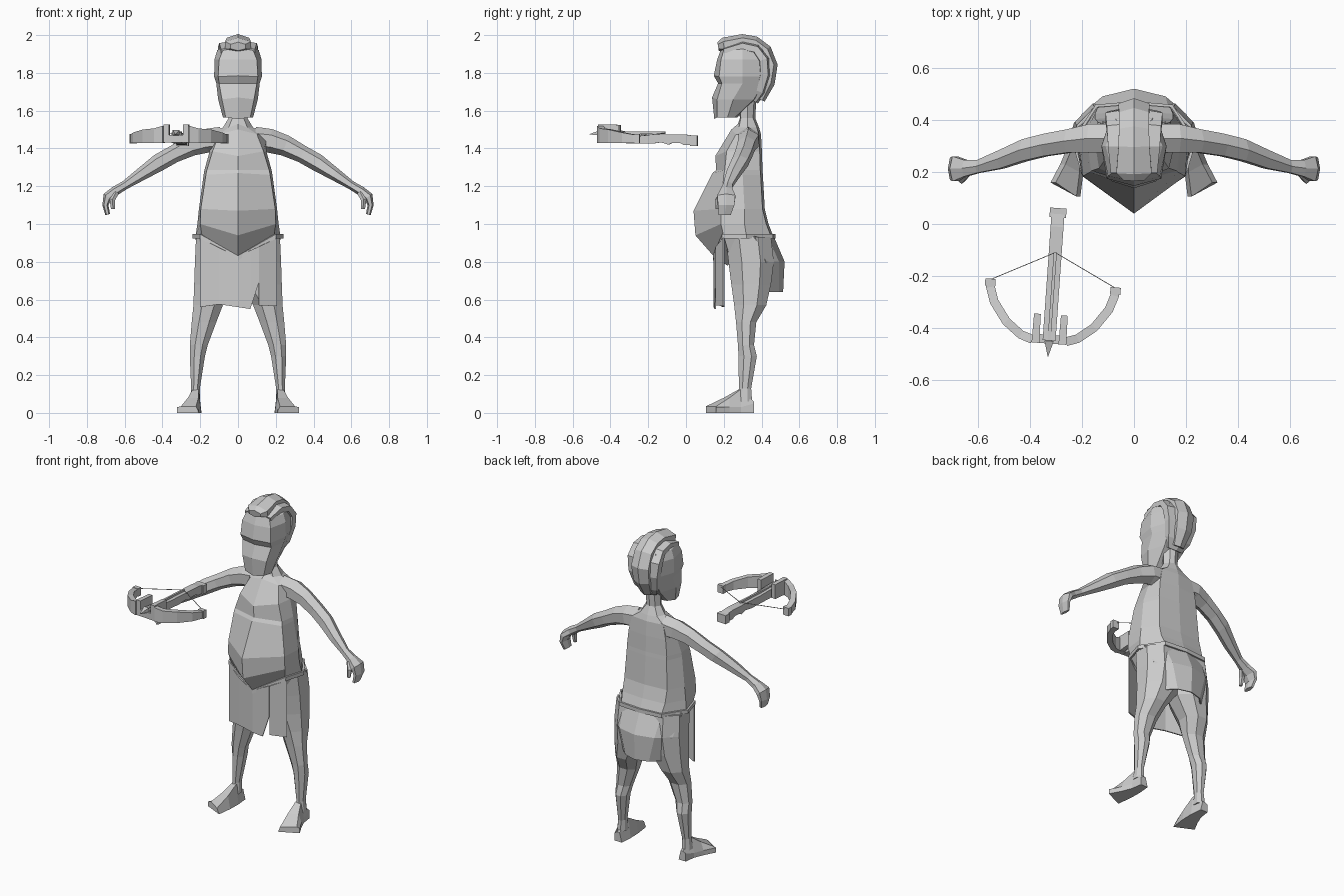
import bpy, bmesh, math
from mathutils import Vector


def loft(name, rings, closed=True, mirror=False, thick=0, place=None):
    """Skin a list of equal-length rings; closed rings get end caps."""
    bm = bmesh.new()
    vs = [[bm.verts.new(p) for p in r] for r in rings]
    n = len(vs[0])
    for a, b in zip(vs, vs[1:]):
        for i in range(n if closed else n - 1):
            j = (i + 1) % n
            bm.faces.new((a[i], a[j], b[j], b[i]))
    if closed and not thick:
        bm.faces.new(vs[0])
        bm.faces.new(vs[-1])
    bmesh.ops.recalc_face_normals(bm, faces=bm.faces)
    me = bpy.data.meshes.new(name)
    bm.to_mesh(me)
    bm.free()
    ob = bpy.data.objects.new(name, me)
    bpy.context.collection.objects.link(ob)
    if mirror:
        ob.modifiers.new("mirror", 'MIRROR').use_mirror_merge = False
    if thick:
        s = ob.modifiers.new("solid", 'SOLIDIFY')
        s.thickness = thick
        s.offset = 0
    if place:
        ob.location, ob.rotation_euler.z = place
    return ob


def sweep(name, path, side, n=6, **kw):
    """Sweep an n-gon along (centre, half size along side, half size across)."""
    side = Vector(side)
    pts = [Vector(p[0]) for p in path]
    rings = []
    for k, (c, ra, rb) in enumerate(path):
        t = (pts[min(k + 1, len(pts) - 1)] - pts[max(k - 1, 0)]).normalized()
        v = t.cross(side).normalized()
        f = 1 / math.cos(math.pi / n)
        ang = [2 * math.pi * (i + .5) / n for i in range(n)]
        rings.append([pts[k] + f * (side * ra * math.cos(a) + v * rb * math.sin(a)) for a in ang])
    return loft(name, rings, **kw)


def body_ring(zf, zs, yf, wf, yfs, w, ym, wb, yb):
    """Symmetric 8-point section with a pointed front."""
    half = [(wf, yfs, zs), (w, ym, zs), (wb, yb, zs)]
    return ([(0, yf, zf)] + half + [(0, yb + .012, zs)]
            + [(-x, y, z) for x, y, z in reversed(half)])


# torso and neck
waist = (.82, .935, .155, .19, .20, .225, .32, .14, .45)
torso = [(.78, .80, .22, .15, .24, .20, .33, .12, .44), waist,
         (.94, 1.0, .05, .20, .185, .215, .31, .15, .425),
         (1.07, 1.08, .04, .197, .185, .207, .31, .15, .405),
         (1.27, 1.26, .14, .17, .20, .182, .30, .14, .395),
         (1.285, 1.285, .16, .165, .205, .178, .30, .14, .393),
         (1.36, 1.385, .155, .135, .215, .15, .31, .13, .39),
         (1.50, 1.475, .24, .10, .265, .16, .32, .11, .385),
         (1.53, 1.51, .275, .05, .28, .08, .325, .06, .375),
         (1.56, 1.56, .285, .03, .29, .05, .325, .03, .355),
         (1.66, 1.66, .28, .03, .285, .05, .325, .03, .36)]
loft("torso", [body_ring(*r) for r in torso])

# head
head = [(1.555, 1.565, .15, .065, .165, .08, .22, .05, .26),
        (1.67, 1.66, .138, .085, .165, .105, .25, .07, .36),
        (1.745, 1.745, .17, .10, .19, .115, .30, .08, .41),
        (1.785, 1.78, .147, .105, .175, .126, .30, .085, .425),
        (1.87, 1.87, .165, .10, .185, .125, .30, .085, .425),
        (1.925, 1.92, .185, .08, .20, .11, .30, .07, .405),
        (1.96, 1.955, .23, .05, .23, .06, .30, .04, .37)]
loft("head", [body_ring(*r) for r in head])

# hair: raised centre crest over a wider band
crest = [(.17, 1.94, .04, .02), (.20, 1.945, .068, .036), (.30, 1.965, .06, .035),
         (.36, 1.955, .058, .035), (.415, 1.915, .058, .035), (.445, 1.84, .06, .035),
         (.43, 1.75, .055, .035), (.39, 1.66, .035, .025)]
sweep("hair_crest", [((0, y, z), a, b) for y, z, a, b in crest], (1, 0, 0))
band = [(.20, 1.915, .09, .02), (.30, 1.94, .10, .03), (.37, 1.925, .105, .03),
        (.41, 1.87, .11, .035), (.415, 1.79, .10, .035), (.39, 1.70, .08, .03), (.36, 1.65, .05, .02)]
sweep("hair_band", [((0, y, z), a, b) for y, z, a, b in band], (1, 0, 0))

# arms, hands and thumbs
arm = [((.09, .33, 1.445), .055, .06), ((.17, .33, 1.44), .055, .055),
       ((.25, .32, 1.415), .045, .048), ((.34, .305, 1.37), .043, .040),
       ((.42, .285, 1.325), .042, .040), ((.51, .25, 1.265), .036, .030),
       ((.60, .222, 1.205), .025, .020), ((.65, .215, 1.175), .032, .022),
       ((.69, .213, 1.145), .048, .022), ((.702, .213, 1.10), .043, .014),
       ((.69, .205, 1.05), .032, .011)]
sweep("arm", arm, (0, 1, 0), mirror=True)
thumb = [((.645, .195, 1.17), .014, .014), ((.665, .172, 1.13), .014, .013),
         ((.662, .168, 1.08), .009, .009)]
sweep("thumb", thumb, (0, 1, 0), n=5, mirror=True)


# legs: height, inner x, outer x, front y, back y
def leg_ring(z, xi, xo, yf, yb, n=8):
    f = .5 / math.cos(math.pi / n)
    return [((xi + xo) / 2 + (xo - xi) * f * math.cos(2 * math.pi * (i + .5) / n),
             (yf + yb) / 2 + (yb - yf) * f * math.sin(2 * math.pi * (i + .5) / n), z)
            for i in range(n)]


leg = [(.93, -.01, .222, .21, .45), (.80, -.01, .228, .225, .465), (.68, .0, .232, .24, .45),
       (.57, .08, .236, .255, .425), (.48, .115, .245, .265, .372), (.36, .16, .255, .275, .36),
       (.30, .175, .255, .278, .375), (.13, .202, .248, .28, .345), (.06, .20, .255, .27, .35)]
loft("leg", [leg_ring(*r) for r in leg], mirror=True)

# feet: inner x, outer x, inner y, outer y, top height
foot = [(.205, .25, .36, .36, .06), (.198, .26, .28, .29, .125),
        (.20, .285, .20, .23, .08), (.212, .322, .106, .16, .035)]
loft("foot", [[(xi - .005, yi, 0), (xo, yo, 0), (xo, yo, .03 if k else .05),
               (xo - .02, yo, zt), (xi + .01, yi, zt)]
              for k, (xi, xo, yi, yo, zt) in enumerate(foot)], mirror=True)

# belt following the waist
belt = body_ring(*waist)
loft("belt", [[(x * 1.04, .32 + (y - .32) * 1.04, z + dz) for x, y, z in belt]
              for dz in (-.012, .012)], thick=.012)


# loincloth: front panels as columns (x, y, top, bottom)
def panel(name, cols):
    loft(name, [[(x, y, t) for x, y, t, b in cols], [(x, y, b) for x, y, t, b in cols]],
         closed=False, thick=.008)


panel("front_cloth", [(-.20, .20, .925, .56), (-.10, .16, .875, .575), (0, .15, .825, .56),
                      (.065, .155, .86, .55), (.11, .16, .88, .69)])
panel("front_cloth_strip", [(.11, .16, .88, .57), (.205, .20, .925, .565)])
# back panel rows: height, half width, edge y, middle y
rows = [(.935, .225, .36, .46), (.80, .20, .42, .518), (.64, .135, .435, .51)]
loft("back_cloth", [[(-w, ye, z), (-w * .6, ye * .3 + ym * .7, z), (0, ym, z),
                     (w * .6, ye * .3 + ym * .7, z), (w, ye, z)] for z, w, ye, ym in rows],
     closed=False, thick=.008)

# crossbow, built around its own origin and turned slightly
AT = ((-.31, -.2, 0), -.07)
stock = [(.26, 1.465), (.26, 1.418), (.19, 1.418), (.17, 1.43), (.13, 1.43), (.11, 1.42),
         (.07, 1.432), (.02, 1.425), (-.25, 1.43), (-.25, 1.485), (-.05, 1.475), (.19, 1.475)]
loft("crossbow_stock", [[(u, v, z) for v, z in stock] for u in (-.025, .025)], place=AT)
loft("crossbow_butt", [[(u, v, z) for u, z in ((-.032, 1.414), (.032, 1.414), (.032, 1.468), (-.032, 1.468))]
                       for v in (.225, .262)], place=AT)
# limbs: u, v, half height (bottom edge stays level)
limb = [(.242, -.03, .022), (.240, -.06, .022), (.222, -.115, .027), (.170, -.188, .035),
        (.110, -.235, .038), (.065, -.25, .045), (.02, -.25, .045)]
sweep("crossbow_limb", [((u, v, 1.43 + h), h, .017) for u, v, h in limb][:-1], (0, 0, 1), n=4,
      mirror=True, place=AT)
sweep("limb_tip", [((.242, -.055, 1.452), .025, .02), ((.242, -.028, 1.452), .025, .02)],
      (0, 0, 1), n=4, mirror=True, place=AT)
sweep("limb_block", [((.052, -.15, 1.48), .045, .013), ((.052, -.262, 1.48), .048, .015)],
      (0, 0, 1), n=4, mirror=True, place=AT)
sweep("limb_bridge", [((-.06, -.245, 1.452), .02, .017), ((.06, -.245, 1.452), .02, .017)],
      (0, 0, 1), n=4, place=AT)
sweep("bowstring", [((.24, -.03, 1.465), .0015, .0015), ((0, .09, 1.482), .0015, .0015)],
      (0, 0, 1), n=4, mirror=True, place=AT)
sweep("bolt", [((0, .09, 1.483), .006, .006), ((0, -.25, 1.483), .006, .006),
               ((0, -.252, 1.483), .014, .018), ((0, -.312, 1.475), .001, .001)],
      (0, 0, 1), n=4, place=AT)
